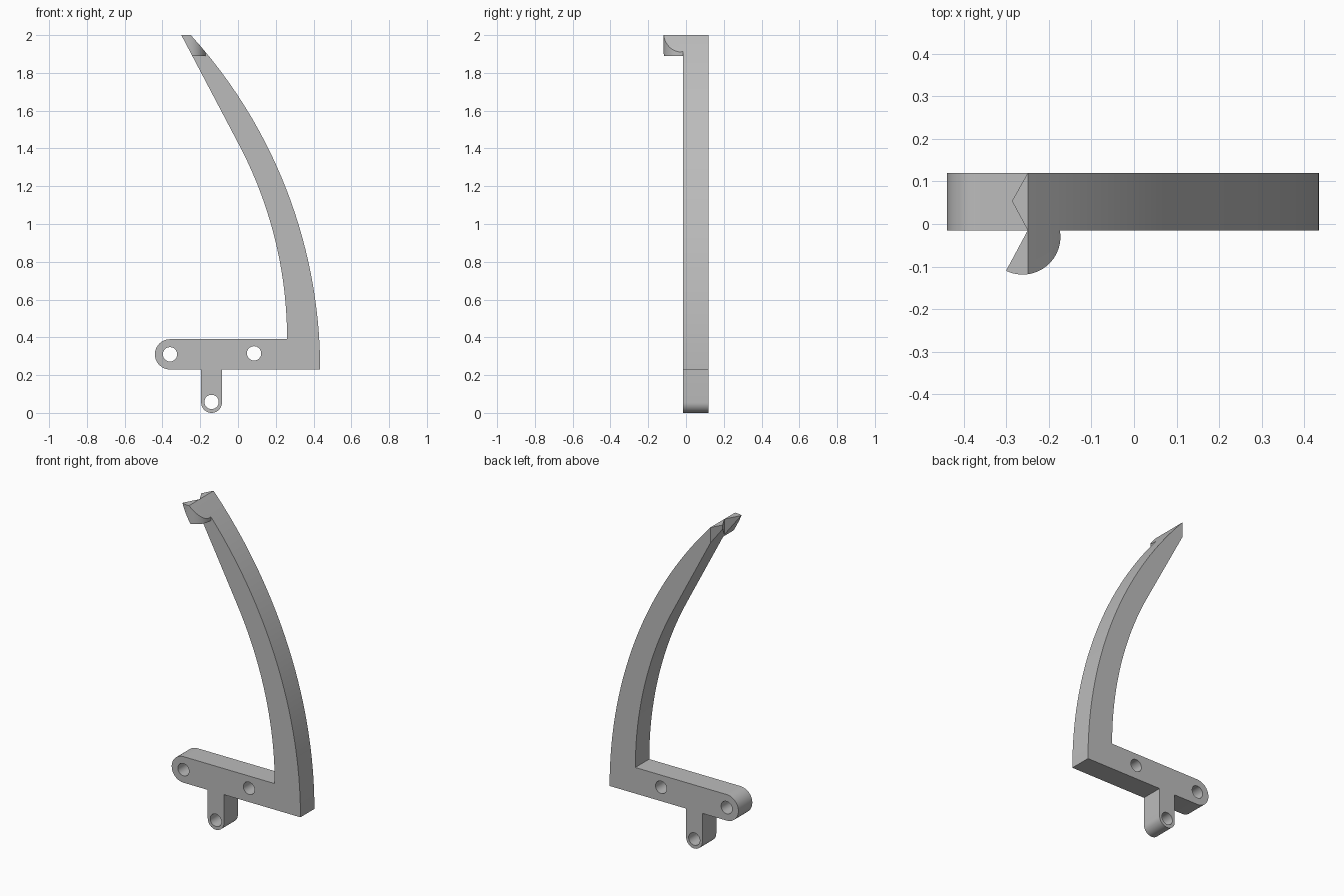
import bpy, bmesh
from math import sin, cos, pi, sqrt, radians

if "Cube" in bpy.data.objects:
    bpy.data.objects.remove(bpy.data.objects["Cube"])

FRONT, BACK = -0.015, 0.12

grey = bpy.data.materials.new("plain grey")
grey.use_nodes = True
colour = (0.5, 0.5, 0.5, 1)
grey.diffuse_color = colour
grey.node_tree.nodes["Principled BSDF"].inputs["Base Color"].default_value = colour


def prism(name, outline, axis, lo, hi):
    """Extrude a 2D outline along y (outline in x, z) or z (outline in x, y)."""
    bm = bmesh.new()
    place = (lambda p: (p[0], lo, p[1])) if axis == "y" else (lambda p: (p[0], p[1], lo))
    face = bm.faces.new([bm.verts.new(place(p)) for p in outline])
    ext = bmesh.ops.extrude_face_region(bm, geom=[face])
    moved = [v for v in ext["geom"] if isinstance(v, bmesh.types.BMVert)]
    shift = (0, hi - lo, 0) if axis == "y" else (0, 0, hi - lo)
    bmesh.ops.translate(bm, verts=moved, vec=shift)
    bmesh.ops.recalc_face_normals(bm, faces=bm.faces)
    mesh = bpy.data.meshes.new(name)
    bm.to_mesh(mesh)
    bm.free()
    mesh.materials.append(grey)
    ob = bpy.data.objects.new(name, mesh)
    bpy.context.collection.objects.link(ob)
    return ob


def arc(cx, cy, r, start, end, n):
    angles = [radians(start + (end - start) * i / n) for i in range(n + 1)]
    return [(cx + r * cos(a), cy + r * sin(a)) for a in angles]


def bow(x, z0, z1, r, n):
    """Points on an arc that leaves (x, z0) straight up and leans to -x."""
    heights = [(z1 - z0) * i / n for i in range(n + 1)]
    return [(x - r + sqrt(r * r - h * h), z0 + h) for h in heights]


def boolean(ob, tool, operation):
    mod = ob.modifiers.new(operation.lower(), "BOOLEAN")
    mod.operation, mod.object, mod.solver = operation, tool, "EXACT"
    bpy.context.view_layer.objects.active = ob
    bpy.ops.object.modifier_apply(modifier=mod.name)
    bpy.data.objects.remove(tool)


# Curved arm, bar and lug share one outline
outer = bow(0.435, 0.23, 2.0, 2.63, 28)
inner = bow(0.26, 0.39, 1.43, 2.21, 20)
blade = outer + [(-0.30, 2.0)] + inner[::-1]
bar_end = arc(-0.36, 0.31, 0.08, 90, 270, 20)
lug_end = arc(-0.14, 0.055, 0.055, 180, 360, 20)
outline = blade + bar_end + [(-0.195, 0.23)] + lug_end + [(-0.085, 0.23)]
arm = prism("curved_arm_and_bar", outline, "y", FRONT, BACK)

# Pin holes
for x, z in ((-0.36, 0.31), (0.085, 0.315), (-0.14, 0.058)):
    ring = arc(x, z, 0.038, 0, 360, 32)[:-1]
    boolean(arm, prism("hole_cutter", ring, "y", -0.3, 0.3), "DIFFERENCE")

# Pointed tip: trim the inner edge to a wedge
wedge = [(-0.25, FRONT), (-0.287, 0.054), (-0.25, BACK),
         (-0.25, 0.2), (-0.4, 0.2), (-0.4, -0.2), (-0.25, -0.2)]
boolean(arm, prism("tip_cutter", wedge, "z", 1.7, 2.2), "DIFFERENCE")

# Rounded claw on the front of the tip, following the same blade profile
plan = [(-0.25, FRONT)] + arc(-0.262, -0.03, 0.089, 244, 360, 20) + [(-0.174, FRONT)]
claw = prism("tip_claw", plan, "z", 1.89, 2.2)
boolean(claw, prism("blade_cutter", blade + [(-0.2, 0.39)], "y", -0.3, 0.3), "INTERSECT")

for ob in (arm, claw):
    bpy.ops.object.select_all(action="DESELECT")
    ob.select_set(True)
    bpy.context.view_layer.objects.active = ob
    bpy.ops.object.shade_smooth_by_angle(angle=radians(25))
